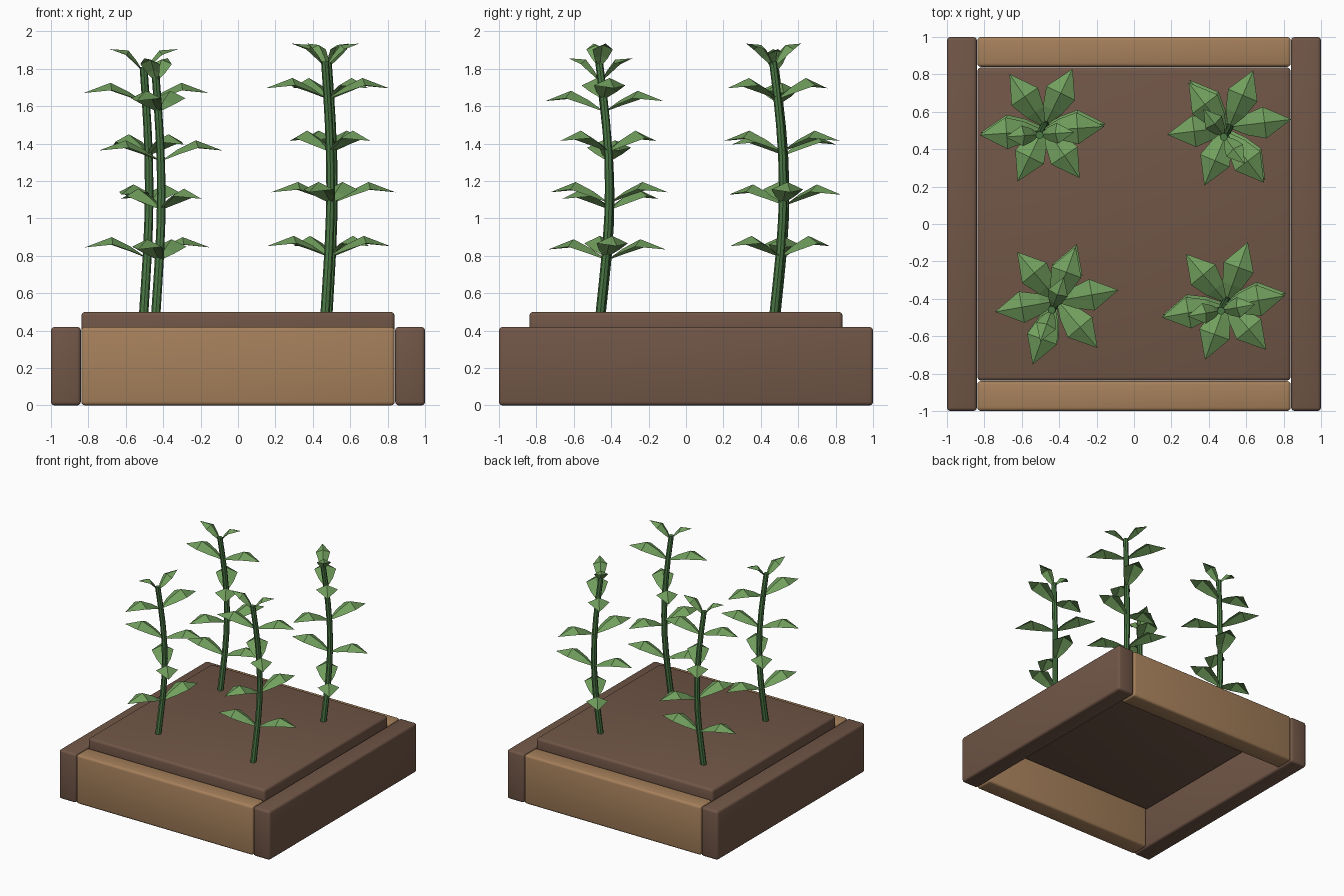
import bpy
import bmesh
import math
from mathutils import Matrix, Vector

cube = bpy.data.objects.get("Cube")
if cube:
    bpy.data.objects.remove(cube, do_unlink=True)


def material(name, rgb):
    mat = bpy.data.materials.new(name)
    mat.use_nodes = True
    mat.diffuse_color = (*rgb, 1)
    mat.node_tree.nodes["Principled BSDF"].inputs["Base Color"].default_value = (*rgb, 1)
    return mat


BROWN = material("dark brown", (0.165, 0.093, 0.063))
TAN = material("light wood", (0.38, 0.216, 0.105))
LEAF = material("leaf green", (0.165, 0.345, 0.11))
STEM = material("stem green", (0.07, 0.19, 0.06))


def add_object(name, bm, mat):
    bmesh.ops.recalc_face_normals(bm, faces=bm.faces)
    mesh = bpy.data.meshes.new(name)
    bm.to_mesh(mesh)
    bm.free()
    mesh.materials.append(mat)
    obj = bpy.data.objects.new(name, mesh)
    bpy.context.scene.collection.objects.link(obj)
    return obj


def board(name, low, high, mat):
    """Box between two corners with softly rounded edges."""
    low, high = Vector(low), Vector(high)
    bm = bmesh.new()
    bmesh.ops.create_cube(bm, size=1)
    bmesh.ops.scale(bm, vec=high - low, verts=bm.verts)
    bmesh.ops.translate(bm, vec=(low + high) / 2, verts=bm.verts)
    bmesh.ops.bevel(bm, geom=bm.edges[:], offset=0.02, segments=3,
                    profile=0.5, affect='EDGES')
    obj = add_object(name, bm, mat)
    bpy.ops.object.select_all(action='DESELECT')
    obj.select_set(True)
    bpy.context.view_layer.objects.active = obj
    bpy.ops.object.shade_smooth_by_angle(angle=math.radians(35))


# Planter box: side boards, end boards and the raised soil slab
board("left_board", (0.84, -1, 0), (1, 1, 0.42), BROWN)
board("right_board", (-1, -1, 0), (-0.84, 1, 0.42), BROWN)
board("front_board", (-0.838, -1, 0), (0.838, -0.84, 0.42), TAN)
board("back_board", (-0.838, 0.84, 0), (0.838, 1, 0.42), TAN)
board("soil", (-0.837, -0.837, 0.345), (0.837, 0.837, 0.5), BROWN)

SOIL_TOP = 0.5


def stem_point(x, y, height, t):
    """Point on the bowed stem, t running from the soil to the top."""
    bow = math.sin(math.pi * t)
    return Vector((x + 0.03 * bow, y + 0.052 * bow - 0.005 * t,
                   SOIL_TOP + height * t))


def add_stem(name, x, y, height, sides=8, rings=8):
    bm = bmesh.new()
    previous = None
    for i in range(rings + 1):
        t = i / rings
        center = stem_point(x, y, height, t)
        if i == 0:
            center.z -= 0.02
        radius = 0.025 - 0.004 * t
        ring = []
        for k in range(sides):
            a = math.tau * k / sides
            ring.append(bm.verts.new(center + Vector((math.cos(a), math.sin(a), 0)) * radius))
        if previous:
            for k in range(sides):
                n = (k + 1) % sides
                bm.faces.new((previous[k], previous[n], ring[n], ring[k]))
        else:
            bm.faces.new(ring)
        previous = ring
    bm.faces.new(previous)
    add_object(name, bm, STEM)


# Leaf rows: reach, half width, ridge height, edge height
LEAF_ROWS = [(0.01, 0.012, 0.0, -0.003),
             (0.09, 0.055, 0.055, 0.03),
             (0.19, 0.085, 0.105, 0.065)]
LEAF_TIP = (0.335, 0, 0.05)


def add_leaf(bm, matrix):
    """Folded pointed leaf growing along local +x."""
    rows = []
    for reach, width, ridge, edge in LEAF_ROWS:
        points = ((reach, -width, edge), (reach, 0, ridge), (reach, width, edge))
        rows.append([bm.verts.new(matrix @ Vector(p)) for p in points])
    for a, b in zip(rows, rows[1:]):
        for k in range(2):
            bm.faces.new((a[k], b[k], b[k + 1], a[k + 1]))
    tip = bm.verts.new(matrix @ Vector(LEAF_TIP))
    for k in range(2):
        bm.faces.new((rows[-1][k], tip, rows[-1][k + 1]))


# Leaf pairs: stem fraction, turn, size, upward tilt
PAIRS = [(0.225, 0, 1, 0), (0.44, 60, 1, 0), (0.645, 120, 1, 0),
         (0.855, 180, 1, 0), (0.98, 180, 0.65, 25)]


def add_leaves(name, x, y, height, heading):
    bm = bmesh.new()
    for t, turn, size, tilt in PAIRS:
        base = Matrix.Translation(stem_point(x, y, height, t))
        for side in (0, 180):
            spin = Matrix.Rotation(math.radians(heading + turn + side), 4, 'Z')
            lift = Matrix.Rotation(math.radians(-tilt), 4, 'Y')
            add_leaf(bm, base @ spin @ lift @ Matrix.Scale(size, 4))
    obj = add_object(name, bm, LEAF)
    for face in obj.data.polygons:
        if face.normal.z < 0:
            face.flip()


# Four plants: place, x, y, stem height, heading of the lowest pair
PLANTS = [("front_right", -0.44, -0.455, 1.26, 70),
          ("front_left", 0.465, -0.46, 1.34, 10),
          ("back_right", -0.505, 0.48, 1.31, 4),
          ("back_left", 0.48, 0.47, 1.34, 127)]
for place, x, y, height, heading in PLANTS:
    add_stem(place + "_stem", x, y, height)
    add_leaves(place + "_leaves", x, y, height, heading)
